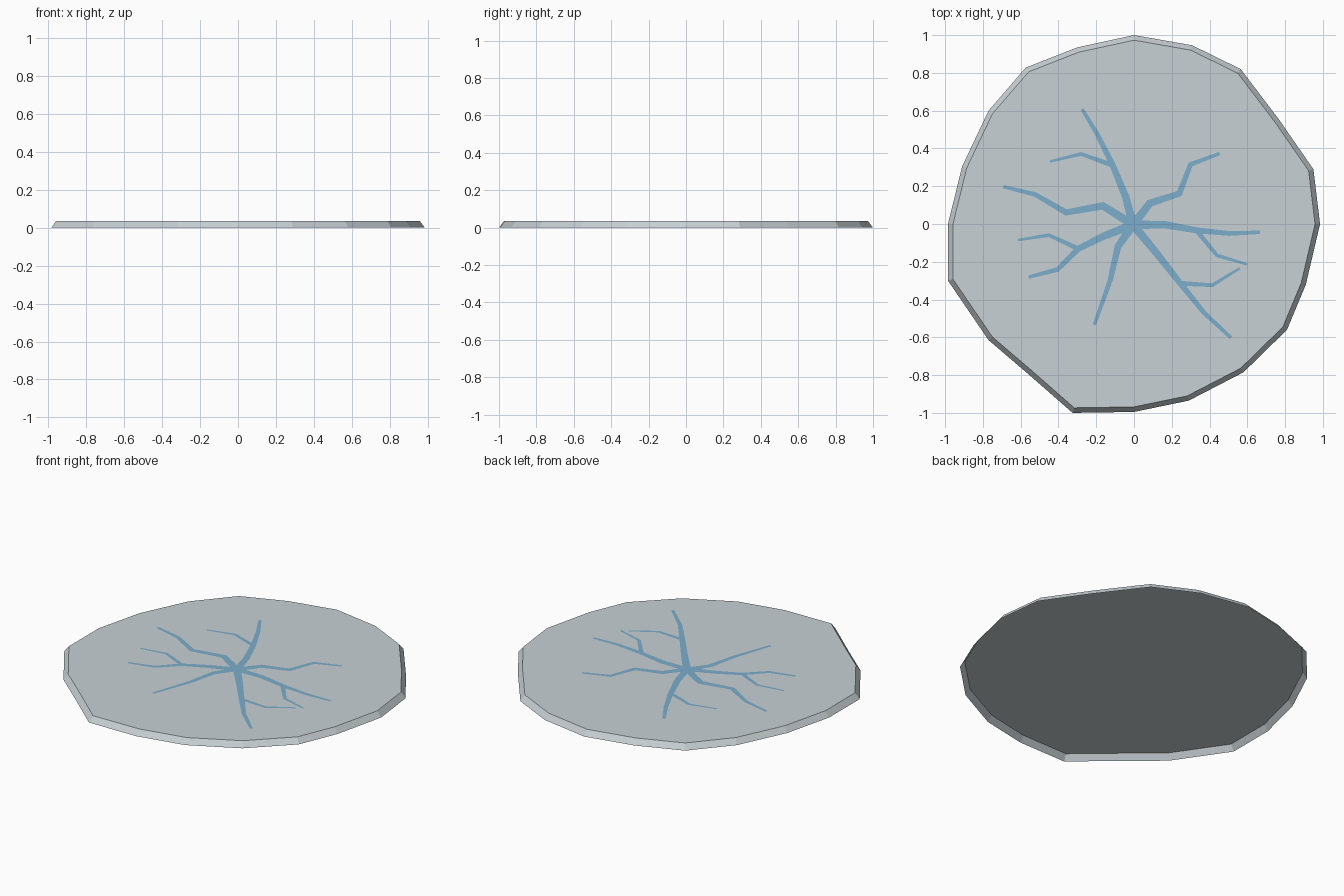
import bpy, bmesh
from mathutils import Vector

if "Cube" in bpy.data.objects:
    bpy.data.objects.remove(bpy.data.objects["Cube"])

TOP = 0.035
CRACK_Z = TOP + 0.001


def material(name, rgb):
    m = bpy.data.materials.new(name)
    m.diffuse_color = (*rgb, 1)
    m.use_nodes = True
    m.node_tree.nodes["Principled BSDF"].inputs["Base Color"].default_value = m.diffuse_color
    return m


def make_object(name, bm, mat):
    me = bpy.data.meshes.new(name)
    bm.to_mesh(me)
    bm.free()
    me.materials.append(mat)
    ob = bpy.data.objects.new(name, me)
    bpy.context.collection.objects.link(ob)
    return ob


def crack(name, points, w0, w1):
    """Flat tapered strip with mitred corners along a path."""
    pts = [Vector(p) + Vector((-0.005, -0.004)) for p in points]
    last = len(pts) - 1
    bm = bmesh.new()
    pairs = []
    for i, p in enumerate(pts):
        d_in = (p - pts[max(i - 1, 0)]).normalized()
        d_out = (pts[min(i + 1, last)] - p).normalized()
        d = (d_in + d_out).normalized()
        ref = d_out if i < last else d_in
        half = (w0 + (w1 - w0) * i / last) / 2 / max(d.dot(ref), 0.6)
        side = Vector((-d.y, d.x)) * half
        pairs.append([bm.verts.new((*q, CRACK_Z)) for q in (p + side, p - side)])
    for (l0, r0), (l1, r1) in zip(pairs, pairs[1:]):
        bm.faces.new((r0, r1, l1, l0))
    make_object(name, bm, blue)


grey = material("ice_grey", (0.58, 0.635, 0.66))
blue = material("crack_blue", (0.2, 0.42, 0.6))

# Irregular sheet with a sloping rim, hollow and open underneath
outline = [(0.985, 0), (0.95, 0.29), (0.77, 0.55), (0.565, 0.82), (0.308, 0.946),
           (0, 1), (-0.3, 0.935), (-0.573, 0.828), (-0.77, 0.6), (-0.91, 0.305),
           (-0.985, 0), (-0.985, -0.3), (-0.77, -0.615), (-0.565, -0.79), (-0.325, -1),
           (0, -0.995), (0.29, -0.935), (0.58, -0.785), (0.81, -0.56), (0.91, -0.32)]
bm = bmesh.new()
low = [bm.verts.new((x, y, 0)) for x, y in outline]
high = [bm.verts.new((x * 0.973, y * 0.973, TOP)) for x, y in outline]
bm.faces.new(high)
for i in range(len(outline)):
    j = (i + 1) % len(outline)
    bm.faces.new((low[i], low[j], high[j], high[i]))
make_object("ice_sheet", bm, grey)

# Main cracks radiating from the centre
mains = [
    [(-0.04, 0.15), (-0.11, 0.32), (-0.19, 0.48), (-0.27, 0.613)],
    [(0.09, 0.115), (0.245, 0.165), (0.305, 0.32), (0.458, 0.377)],
    [(0.17, 0), (0.34, -0.03), (0.51, -0.046), (0.673, -0.04)],
    [(0.12, -0.145), (0.25, -0.31), (0.375, -0.465), (0.518, -0.598)],
    [(-0.08, -0.115), (-0.12, -0.29), (-0.205, -0.53)],
    [(-0.155, -0.06), (-0.29, -0.127), (-0.4, -0.237), (-0.553, -0.277)],
    [(-0.16, 0.1), (-0.355, 0.065), (-0.517, 0.16), (-0.687, 0.202)],
]
for i, path in enumerate(mains):
    crack(f"main_crack_{i + 1}", [(0, 0)] + path, 0.046, 0.018)

# Side cracks splitting off the main ones
branches = [
    [(-0.11, 0.315), (-0.275, 0.375), (-0.44, 0.335)],
    [(0.34, -0.035), (0.445, -0.163), (0.605, -0.21)],
    [(0.25, -0.31), (0.42, -0.32), (0.565, -0.23)],
    [(-0.29, -0.127), (-0.445, -0.055), (-0.61, -0.081)],
]
for i, path in enumerate(branches):
    crack(f"side_crack_{i + 1}", path, 0.026, 0.013)
